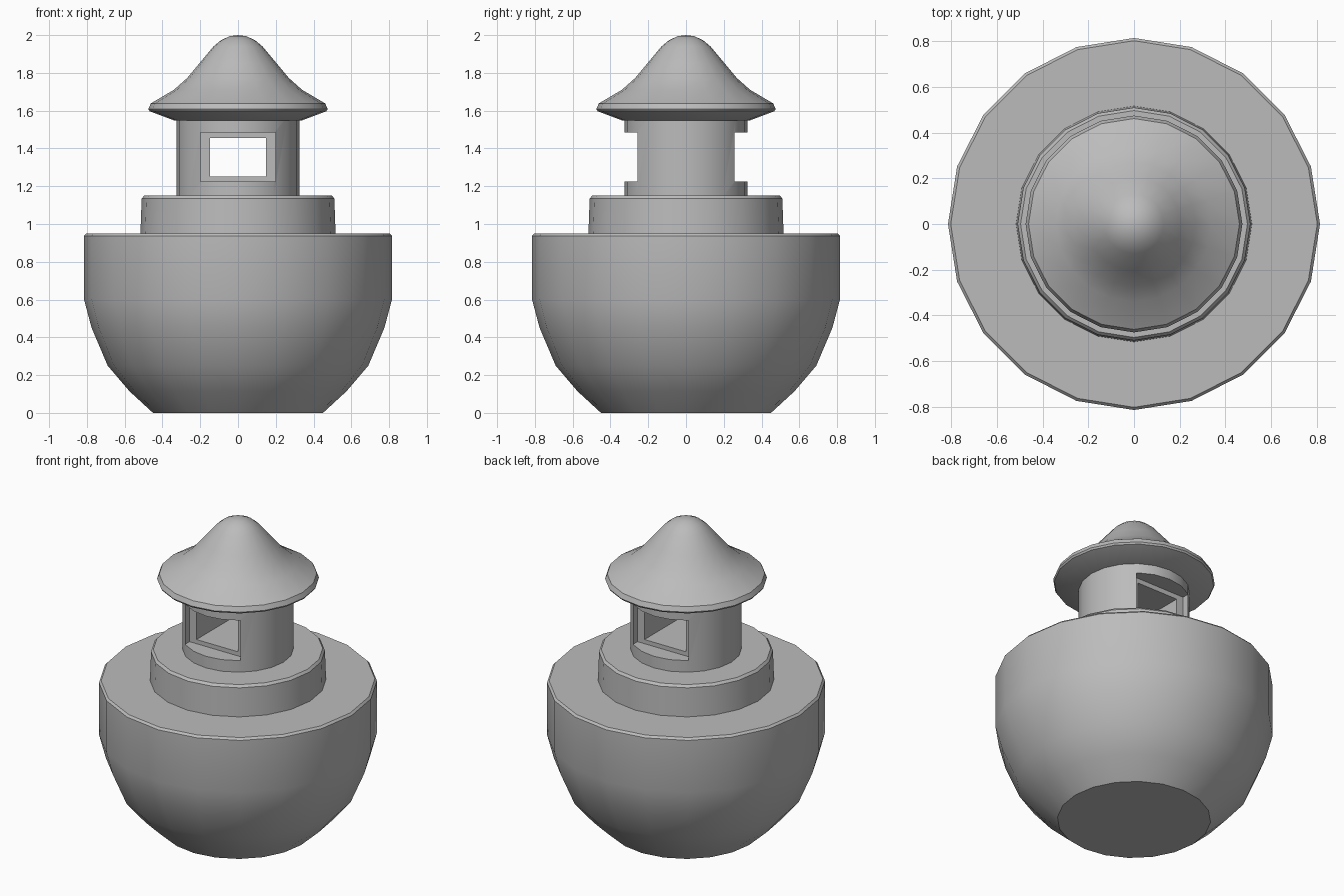
import bpy, bmesh, math

SIDES = 20

cube = bpy.data.objects.get("Cube")
if cube:
    bpy.data.objects.remove(cube, do_unlink=True)

grey = bpy.data.materials.new("plain grey")
grey.use_nodes = True
colour = (0.5, 0.5, 0.5, 1)
grey.diffuse_color = colour
grey.node_tree.nodes["Principled BSDF"].inputs["Base Color"].default_value = colour


def add_object(name, bm):
    bmesh.ops.recalc_face_normals(bm, faces=bm.faces[:])
    mesh = bpy.data.meshes.new(name)
    bm.to_mesh(mesh)
    bm.free()
    mesh.materials.append(grey)
    obj = bpy.data.objects.new(name, mesh)
    bpy.context.collection.objects.link(obj)
    return obj


def activate(obj):
    bpy.ops.object.select_all(action='DESELECT')
    obj.select_set(True)
    bpy.context.view_layer.objects.active = obj


def smooth(obj):
    activate(obj)
    bpy.ops.object.shade_smooth_by_angle(angle=math.radians(32))


def lathe(name, profile):
    """Closed solid turned around z from (radius, height) points."""
    bm = bmesh.new()
    rings = []
    for r, z in profile:
        if r == 0:
            rings.append([bm.verts.new((0, 0, z))] * SIDES)
            continue
        ring = []
        for i in range(SIDES):
            a = math.tau * i / SIDES
            ring.append(bm.verts.new((r * math.cos(a), r * math.sin(a), z)))
        rings.append(ring)
    for low, high in zip(rings, rings[1:]):
        for i in range(SIDES):
            j = (i + 1) % SIDES
            corners = dict.fromkeys((low[i], low[j], high[j], high[i]))
            bm.faces.new(list(corners))
    for ring in (rings[0], rings[-1]):
        if ring[0] is not ring[1]:
            bm.faces.new(ring)
    return add_object(name, bm)


def cut_box(target, centre, size):
    """Subtract a box from the target."""
    bm = bmesh.new()
    bmesh.ops.create_cube(bm, size=1)
    bmesh.ops.scale(bm, vec=size, verts=bm.verts[:])
    bmesh.ops.translate(bm, vec=centre, verts=bm.verts[:])
    cutter = add_object("window_cutter", bm)
    cutter.hide_render = True
    mod = target.modifiers.new("cut", 'BOOLEAN')
    mod.operation = 'DIFFERENCE'
    mod.solver = 'EXACT'
    mod.object = cutter
    activate(target)
    bpy.ops.object.modifier_apply(modifier=mod.name)
    bpy.data.objects.remove(cutter, do_unlink=True)


# Rounded base bowl with a flat deck
smooth(lathe("base_bowl", [
    (0.45, 0), (0.575, 0.115), (0.69, 0.25), (0.775, 0.45), (0.815, 0.6),
    (0.815, 0.937), (0.803, 0.95)]))

# Low round step on the deck
smooth(lathe("deck_step", [
    (0.517, 0.94), (0.51, 1.135), (0.497, 1.15)]))

# Tower with a flat recess front and back and a window passing through
tower = lathe("tower", [(0.325, 1.14), (0.325, 1.57)])
for side in (-1, 1):
    cut_box(tower, (0, side * 0.313, 1.355), (0.395, 0.2, 0.26))
cut_box(tower, (0, 0, 1.353), (0.296, 1, 0.202))
smooth(tower)

# Flared roof with a rounded tip
smooth(lathe("roof", [
    (0.335, 1.547), (0.468, 1.597), (0.475, 1.608), (0.462, 1.638),
    (0.34, 1.71), (0.27, 1.772), (0.205, 1.85), (0.13, 1.94),
    (0.09, 1.973), (0.045, 1.994), (0, 2)]))
